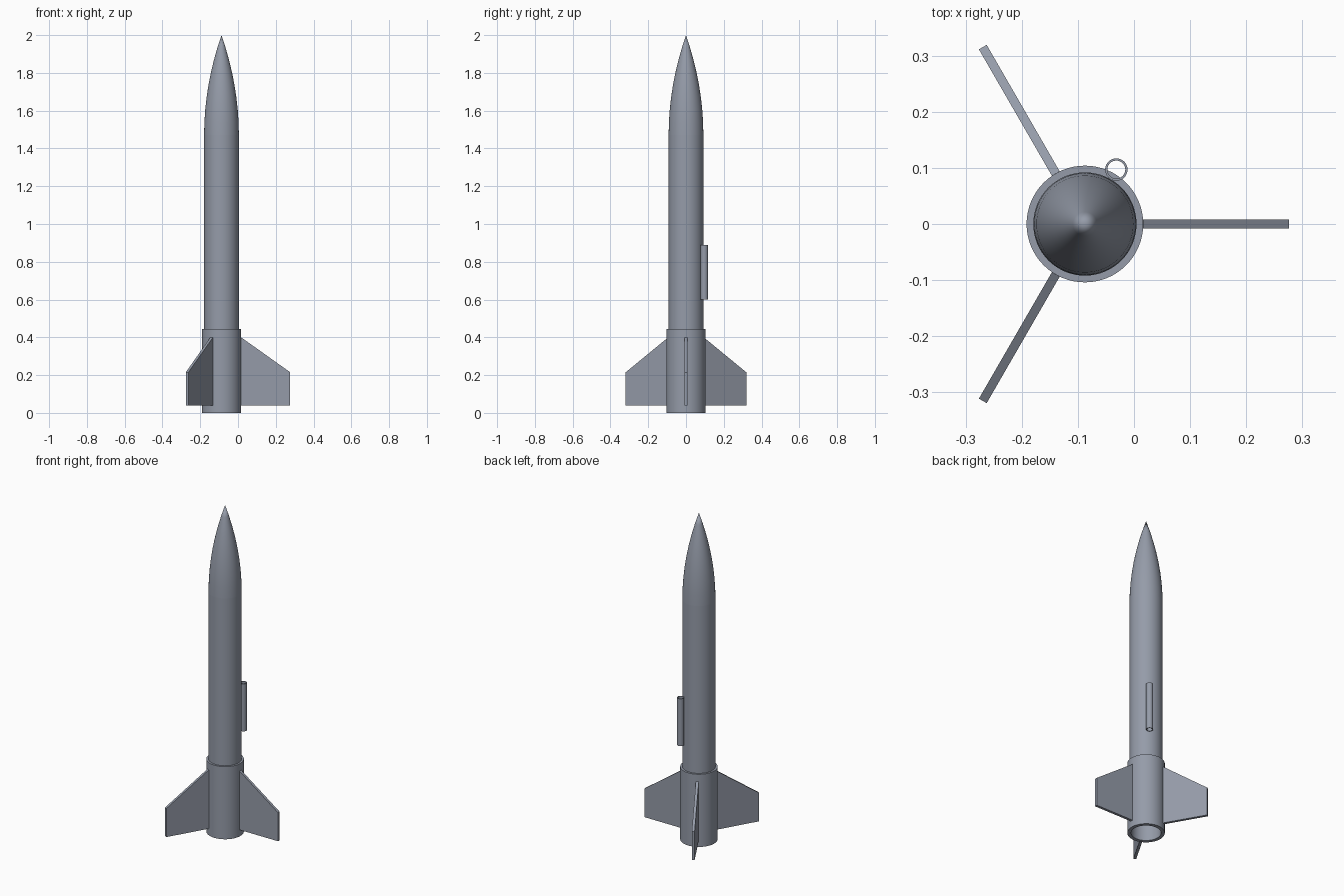
import bpy, bmesh, math
from mathutils import Matrix, Vector

if "Cube" in bpy.data.objects:
    bpy.data.objects.remove(bpy.data.objects["Cube"])

AXIS_X = -0.0875          # body axis, offset because the fins are three-fold
BODY_R, INNER_R, COLLAR_R = 0.092, 0.083, 0.104
NOSE_Z, TOP_Z = 1.47, 2.0

grey = bpy.data.materials.new("blue_grey")
grey.diffuse_color = (0.30, 0.33, 0.395, 1)
grey.use_nodes = True
grey.node_tree.nodes["Principled BSDF"].inputs["Base Color"].default_value = grey.diffuse_color


def finish(name, bm, smooth=True):
    bmesh.ops.remove_doubles(bm, verts=bm.verts, dist=1e-5)
    bmesh.ops.recalc_face_normals(bm, faces=bm.faces)
    mesh = bpy.data.meshes.new(name)
    bm.to_mesh(mesh)
    bm.free()
    mesh.materials.append(grey)
    obj = bpy.data.objects.new(name, mesh)
    bpy.context.collection.objects.link(obj)
    if smooth:
        bpy.ops.object.select_all(action='DESELECT')
        obj.select_set(True)
        bpy.context.view_layer.objects.active = obj
        bpy.ops.object.shade_smooth_by_angle(angle=math.radians(30))
    return obj


def lathe(name, profile, x, y=0.0, steps=64):
    """Spin a closed (radius, z) profile around a vertical axis."""
    bm = bmesh.new()
    verts = [bm.verts.new((r, 0, z)) for r, z in profile]
    edges = [bm.edges.new((verts[i], verts[(i + 1) % len(verts)]))
             for i in range(len(verts))
             if profile[i][0] + profile[(i + 1) % len(verts)][0] > 0]
    bmesh.ops.spin(bm, geom=verts + edges, cent=(0, 0, 0), axis=(0, 0, 1),
                   angle=math.tau, steps=steps)
    bmesh.ops.translate(bm, verts=bm.verts, vec=(x, y, 0))
    return finish(name, bm)


def tube(name, inner, outer, z0, z1, x, y=0.0, steps=64):
    return lathe(name, [(inner, z0), (outer, z0), (outer, z1), (inner, z1)], x, y, steps)


# Body tube and the wider hollow fin collar at its base
tube("body_tube", INNER_R, BODY_R, 0.44, NOSE_Z, AXIS_X)
tube("fin_collar", INNER_R, COLLAR_R, 0.0, 0.445, AXIS_X)

# Pointed curved nose
nose = [(0, NOSE_Z)]
for i in range(9):
    t = i / 8
    nose.append((BODY_R * (1 - t * t), NOSE_Z + (TOP_Z - NOSE_Z) * t))
lathe("nose_cone", nose, AXIS_X)

# Launch lug tangent to the body, 60 degrees round
lug_dist = BODY_R + 0.02
tube("launch_lug", 0.016, 0.02, 0.60, 0.89,
     AXIS_X + lug_dist * math.cos(math.pi / 3), lug_dist * math.sin(math.pi / 3), 32)

# Three swept flat fins
FIN = [(0.098, 0.04), (0.364, 0.04), (0.364, 0.215), (0.104, 0.40), (0.098, 0.40)]
HALF = 0.008
for k in range(3):
    bm = bmesh.new()
    face = bm.faces.new([bm.verts.new((r, -HALF, z)) for r, z in FIN])
    ext = bmesh.ops.extrude_face_region(bm, geom=[face])
    moved = [g for g in ext["geom"] if isinstance(g, bmesh.types.BMVert)]
    bmesh.ops.translate(bm, verts=moved, vec=(0, 2 * HALF, 0))
    bm.transform(Matrix.Translation((AXIS_X, 0, 0)) @ Matrix.Rotation(k * math.tau / 3, 4, 'Z'))
    finish(f"fin_{k + 1}", bm, smooth=False)
